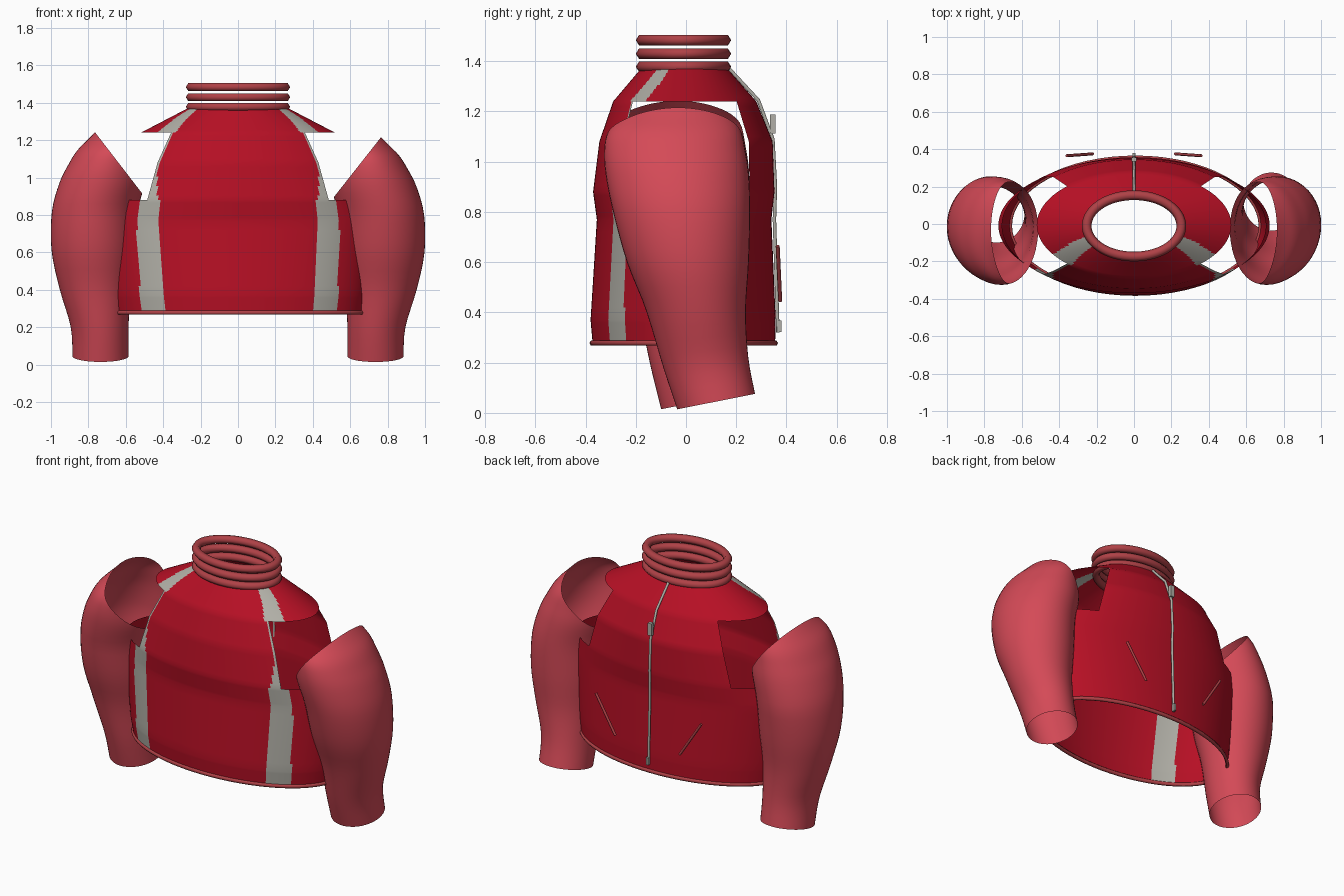
import bpy, bmesh, math
from mathutils import Vector

if "Cube" in bpy.data.objects:
    bpy.data.objects.remove(bpy.data.objects["Cube"])


def material(name, rgb):
    m = bpy.data.materials.new(name)
    m.diffuse_color = (*rgb, 1)
    m.use_nodes = True
    m.node_tree.nodes["Principled BSDF"].inputs["Base Color"].default_value = m.diffuse_color
    return m


RED = material("deep red", (0.47, 0.005, 0.018))
ROSE = material("rose red", (0.66, 0.068, 0.095))
TRIM = material("dull rose trim", (0.43, 0.053, 0.062))
GREY = material("warm grey", (0.44, 0.43, 0.385))


def finish(bm, name, mats, angle=40):
    me = bpy.data.meshes.new(name)
    bm.to_mesh(me)
    bm.free()
    ob = bpy.data.objects.new(name, me)
    bpy.context.collection.objects.link(ob)
    for m in mats:
        me.materials.append(m)
    bpy.ops.object.select_all(action='DESELECT')
    ob.select_set(True)
    bpy.context.view_layer.objects.active = ob
    bpy.ops.object.shade_smooth_by_angle(angle=math.radians(angle))
    return ob


def lerp_table(table, z):
    """Linear lookup in rows of (z, values...)."""
    for lo, hi in zip(table, table[1:]):
        if z <= hi[0]:
            t = max(0, (z - lo[0]) / (hi[0] - lo[0]))
            return [a + (b - a) * t for a, b in zip(lo[1:], hi[1:])]
    return list(table[-1][1:])


def bridge(bm, loops, closed=False):
    """Quads between successive rings of vertices."""
    n = len(loops[0])
    pairs = list(zip(loops, loops[1:]))
    if closed:
        pairs.append((loops[-1], loops[0]))
    for a, b in pairs:
        for i in range(n):
            j = (i + 1) % n
            bm.faces.new((a[i], a[j], b[j], b[i]))


# --- Torso shell: elliptical sections (z, half width, front y, back y)
BODY = [(0.28, 0.67, -0.372, 0.355), (0.37, 0.685, -0.38, 0.357),
        (0.77, 0.725, -0.355, 0.34), (0.88, 0.705, -0.37, 0.352),
        (1.08, 0.625, -0.345, 0.345), (1.24, 0.52, -0.29, 0.28),
        (1.37, 0.27, -0.18, 0.165)]
# stripe limits as section angles away from the side (z, outer, inner)
STRIPE = [(0.28, 39, 53.3), (0.88, 42, 53.5), (0.881, 40, 53), (1.0, 40, 48.5),
          (1.24, 40, 48), (1.241, 34, 50.6), (1.37, 20, 39)]
SEG, CX = 240, 0.007

bm = bmesh.new()
levels = []
for lo, hi in zip(BODY, BODY[1:]):
    levels += [lo[0] + (hi[0] - lo[0]) * k / 8 for k in range(8)]
levels.append(BODY[-1][0])
loops, info = [], {}
for z in levels:
    a, yf, yb = lerp_table(BODY, z)
    cx = CX * max(0, 1 - (z - 0.28) / 0.5)
    loops.append([bm.verts.new((cx + a * math.cos(t), (yf + yb) / 2 + (yb - yf) / 2 * math.sin(t), z))
                  for t in (2 * math.pi * i / SEG for i in range(SEG))])
holes = []
for r, (lo, hi) in enumerate(zip(loops, loops[1:])):
    zc = (levels[r] + levels[r + 1]) / 2
    outer, inner = lerp_table(STRIPE, zc)
    for i in range(SEG):
        j = (i + 1) % SEG
        ang = (i + 0.5) * 360 / SEG
        side = abs((ang + 90) % 180 - 90)      # degrees away from the side
        if 0.88 < zc < 1.24 and side < 46:     # armhole
            continue
        f = bm.faces.new((lo[i], lo[j], hi[j], hi[i]))
        f.material_index = int(ang > 180 and outer < side < inner)
bmesh.ops.delete(bm, geom=[v for v in bm.verts if not v.link_faces], context='VERTS')
finish(bm, "torso_shell", [RED, GREY])


# --- Rings: neck coils and hem band
def ring(name, a, b, cx, cy, z, r, rz, sides=6):
    bm = bmesh.new()
    loops = []
    for k in range(sides):
        p = 2 * math.pi * k / sides
        d, h = r * math.cos(p), rz * math.sin(p)
        loops.append([bm.verts.new((cx + (a + d) * math.cos(t), cy + (b + d) * math.sin(t), z + h))
                      for t in (2 * math.pi * i / 64 for i in range(64))])
    bridge(bm, loops, closed=True)
    bmesh.ops.recalc_face_normals(bm, faces=bm.faces)
    finish(bm, name, [TRIM], 70)


for k, z in enumerate((1.378, 1.43, 1.484)):
    ring(f"neck_ring_{k + 1}", 0.253, 0.164, 0, -0.01, z, 0.026, 0.024)
ring("hem_band", 0.67, 0.364, CX, -0.009, 0.278, 0.011, 0.012)

# --- Sleeves: sections (z, inner x, outer x, front y, back y)
ARM = [(0.045, 0.585, 0.885, -0.035, 0.275), (0.2, 0.585, 0.895, -0.09, 0.248),
       (0.4, 0.575, 0.955, -0.155, 0.238), (0.6, 0.55, 0.997, -0.235, 0.25),
       (0.8, 0.535, 0.995, -0.29, 0.255), (0.95, 0.5, 0.955, -0.32, 0.25),
       (1.05, 0.5, 0.905, -0.325, 0.235), (1.12, 0.5, 0.86, -0.31, 0.22),
       (1.18, 0.5, 0.80, -0.26, 0.19), (1.24, 0.5, 0.74, -0.2, 0.14)]


def smooth_rows(rows, steps):
    """Catmull-Rom interpolation between rows."""
    out = []
    for i in range(len(rows) - 1):
        p = [rows[max(0, min(len(rows) - 1, i + k))] for k in (-1, 0, 1, 2)]
        for s in range(steps):
            t = s / steps
            out.append([0.5 * (2 * b + (c - a) * t + (2 * a - 5 * b + 4 * c - d) * t * t
                               + (3 * b - a - 3 * c + d) * t ** 3) for a, b, c, d in zip(*p)])
    return out + [list(rows[-1])]


def sleeve(name, sx, swing, lift):
    bm = bmesh.new()
    loops = []
    for z, x0, x1, y0, y1 in smooth_rows(ARM, 4):
        tilt = 0.22 * max(0, 1 - z / 0.45)     # slanted cuff
        loop = []
        for i in range(48):
            t = 2 * math.pi * i / 48
            dy = (y1 - y0) / 2 * math.sin(t)
            loop.append(bm.verts.new(((x0 + x1) / 2 + (x1 - x0) / 2 * math.cos(t),
                                      (y0 + y1) / 2 + dy, z + tilt * dy)))
        loops.append(loop)
    bridge(bm, loops)
    # slanted shoulder opening
    bmesh.ops.bisect_plane(bm, geom=bm.verts[:] + bm.edges[:] + bm.faces[:],
                           plane_co=(0.76, 0, 1.21), plane_no=Vector((-0.33, 0, 0.26)).normalized(),
                           clear_outer=True)
    for v in bm.verts:
        v.co.y -= swing * max(0, 1 - v.co.z / 0.8)
        v.co.z += lift * max(0, v.co.z)
        v.co.x *= sx
    if sx < 0:
        bmesh.ops.reverse_faces(bm, faces=bm.faces)
    finish(bm, name, [ROSE], 60)


sleeve("right_sleeve", 1, 0.0, 0.0)
sleeve("left_sleeve", -1, 0.065, 0.022)


# --- Back fastening: zip line, pull tab, end stop, pocket slits
def rod(name, pts, r, mat):
    cu = bpy.data.curves.new(name, 'CURVE')
    cu.dimensions = '3D'
    cu.bevel_depth = r
    cu.bevel_resolution = 1
    cu.use_fill_caps = True
    sp = cu.splines.new('POLY')
    sp.points.add(len(pts) - 1)
    for p, co in zip(sp.points, pts):
        p.co = (*co, 1)
    ob = bpy.data.objects.new(name, cu)
    bpy.context.collection.objects.link(ob)
    cu.materials.append(mat)


def box(name, centre, size, mat):
    bm = bmesh.new()
    bmesh.ops.create_cube(bm, size=1)
    for v in bm.verts:
        v.co = Vector([c + s * q for c, s, q in zip(centre, size, v.co)])
    finish(bm, name, [mat], 30)


rod("zip_line", [(0, 0.17, 1.372), (0, 0.288, 1.245), (0, 0.346, 1.09), (0, 0.356, 0.9),
                 (0, 0.352, 0.77), (0, 0.366, 0.32)], 0.008, GREY)
box("zip_pull", (0, 0.345, 1.15), (0.026, 0.022, 0.075), GREY)
box("zip_stop", (0, 0.371, 0.345), (0.016, 0.018, 0.045), GREY)
for side, s in (("left", -1), ("right", 1)):
    rod(side + "_pocket_slit", [(s * 0.22, 0.375, 0.445), (s * 0.36, 0.365, 0.665)], 0.008, TRIM)
